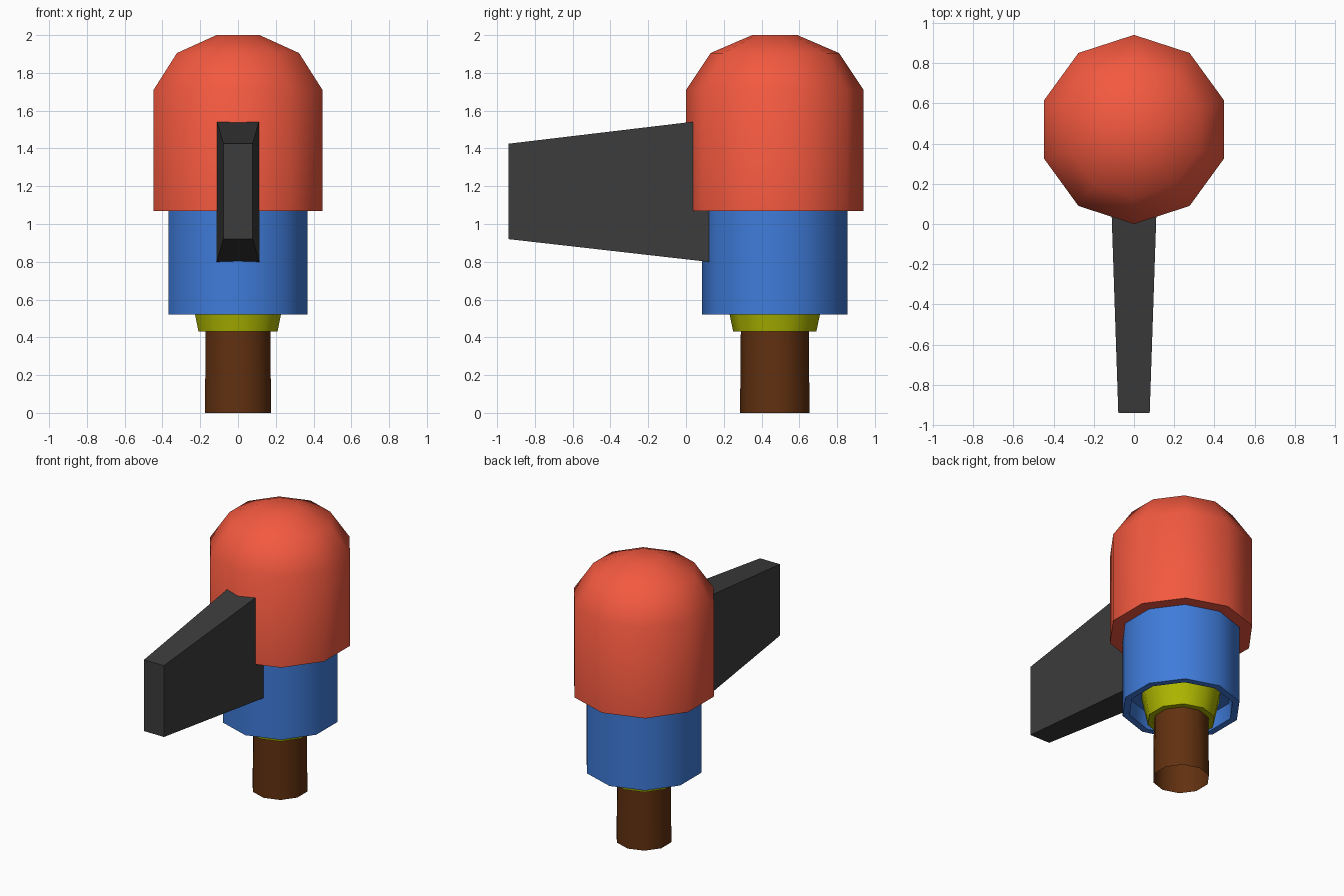
import bpy, math

if "Cube" in bpy.data.objects:
    bpy.data.objects.remove(bpy.data.objects["Cube"])

SIDES = 10
CENTRE_Y = 0.47


def material(name, rgb):
    m = bpy.data.materials.new(name)
    m.diffuse_color = (*rgb, 1)
    m.use_nodes = True
    m.node_tree.nodes["Principled BSDF"].inputs["Base Color"].default_value = m.diffuse_color
    return m


def make_object(name, verts, faces, mat=None):
    mesh = bpy.data.meshes.new(name)
    mesh.from_pydata(verts, [], faces)
    mesh.update()
    ob = bpy.data.objects.new(name, mesh)
    bpy.context.collection.objects.link(ob)
    if mat:
        mesh.materials.append(mat)
    return ob


def lathe(name, profile, mat, cap=False):
    """Spin (radius, z) points, listed bottom to top on the outside, into a ten-sided body."""
    verts, faces = [], []
    for r, z in profile:
        for i in range(SIDES):
            a = math.pi / 2 + i * math.tau / SIDES
            verts.append((r * math.cos(a), CENTRE_Y + r * math.sin(a), z))
    for k in range(len(profile) - 1):
        for i in range(SIDES):
            j = (i + 1) % SIDES
            a, b = k * SIDES, (k + 1) * SIDES
            faces.append((a + i, a + j, b + j, b + i))
    if cap:
        top = (len(profile) - 1) * SIDES
        faces.append(tuple(range(top, top + SIDES)))
    ob = make_object(name, verts, faces, mat)
    bpy.ops.object.select_all(action='DESELECT')
    ob.select_set(True)
    bpy.context.view_layer.objects.active = ob
    bpy.ops.object.shade_smooth_by_angle(angle=math.radians(50))
    return ob


red = material("red", (0.9, 0.1, 0.05))
blue = material("blue", (0.05, 0.2, 0.7))
yellow = material("yellow", (0.42, 0.47, 0.0))
brown = material("brown", (0.12, 0.03, 0.005))
dark = material("dark_grey", (0.045, 0.045, 0.045))

# Domed upper body with a flat underside
lathe("domed_cap", [(0.38, 1.07), (0.47, 1.07), (0.47, 1.71), (0.34, 1.905), (0.12, 2.0)],
      red, cap=True)

# Middle sleeve with a recess underneath
lathe("sleeve", [(0.26, 0.63), (0.33, 0.63), (0.34, 0.52), (0.386, 0.52), (0.386, 1.08)], blue)

# Flared collar inside the recess
lathe("collar", [(0.18, 0.43), (0.22, 0.43), (0.262, 0.63)], yellow)

# Open tube at the foot
lathe("tip_tube", [(0.184, 0.0), (0.18, 0.43)], brown)

# Tapered side handle, running into the body: (y, half width, bottom, top)
ends = [(-0.94, 0.078, 0.92, 1.425), (0.16, 0.115, 0.795, 1.556)]
verts = [(x, y, z) for y, w, lo, hi in ends
         for x, z in ((-w, lo), (w, lo), (w, hi), (-w, hi))]
faces = [(0, 1, 2, 3), (7, 6, 5, 4)]
faces += [(i, i + 4, (i + 1) % 4 + 4, (i + 1) % 4) for i in range(4)]
make_object("handle", verts, faces, dark)
